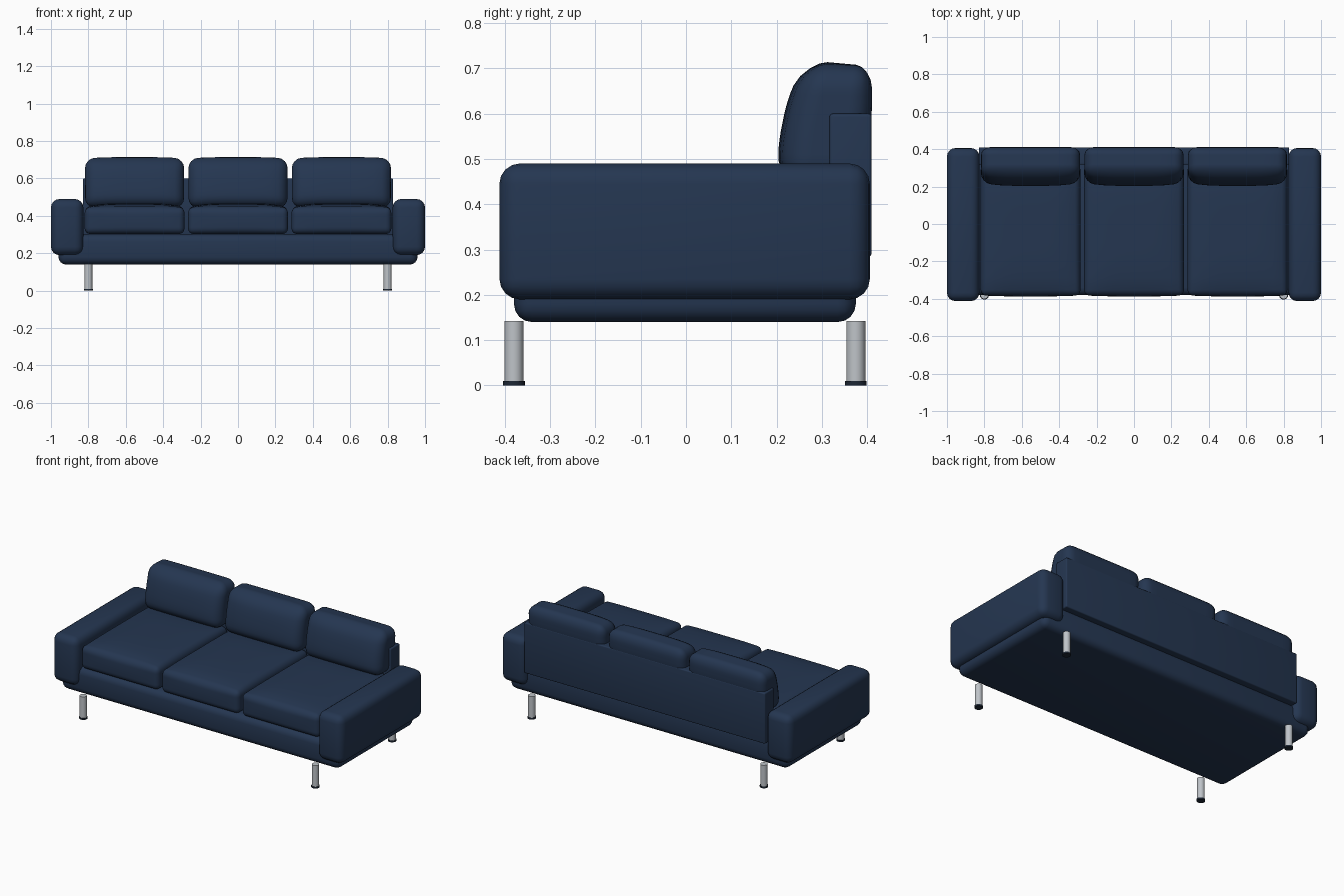
import bpy, bmesh
from mathutils import Vector

if "Cube" in bpy.data.objects:
    bpy.data.objects.remove(bpy.data.objects["Cube"], do_unlink=True)


def material(name, rgb):
    m = bpy.data.materials.new(name)
    m.use_nodes = True
    color = (*rgb, 1)
    m.diffuse_color = color
    m.node_tree.nodes["Principled BSDF"].inputs["Base Color"].default_value = color
    return m


navy = material("navy fabric", (0.018, 0.037, 0.082))
steel = material("brushed steel", (0.52, 0.55, 0.58))
dark = material("dark foot", (0.012, 0.02, 0.035))


def finish(bm, name, mat):
    me = bpy.data.meshes.new(name)
    bm.to_mesh(me)
    bm.free()
    me.materials.append(mat)
    ob = bpy.data.objects.new(name, me)
    bpy.context.collection.objects.link(ob)
    bpy.ops.object.select_all(action="DESELECT")
    ob.select_set(True)
    bpy.context.view_layer.objects.active = ob
    bpy.ops.object.shade_smooth_by_angle(angle=0.7)
    return ob


def soft_box(name, lo, hi, radius, shape=None):
    """Rounded box between two corners; shape(p, n) moves points, n in -1..1."""
    lo, hi = Vector(lo), Vector(hi)
    mid, half = (lo + hi) / 2, (hi - lo) / 2
    bm = bmesh.new()
    bmesh.ops.create_cube(bm, size=2)
    for v in bm.verts:
        v.co = mid + v.co * half
    bmesh.ops.bevel(bm, geom=bm.edges[:], offset=radius, segments=4,
                    profile=0.5, affect="EDGES")
    if shape:
        long_edges = [e for e in bm.edges if e.calc_length() > 0.04]
        bmesh.ops.subdivide_edges(bm, edges=long_edges, cuts=9, use_grid_fill=True)
        for v in bm.verts:
            n = Vector([(v.co[i] - mid[i]) / half[i] for i in range(3)])
            v.co = shape(v.co.copy(), n)
    return finish(bm, name, navy)


def cylinder(name, x, y, z0, z1, r, mat):
    bm = bmesh.new()
    bmesh.ops.create_cone(bm, cap_ends=True, segments=24, radius1=r, radius2=r,
                          depth=z1 - z0)
    bmesh.ops.translate(bm, verts=bm.verts, vec=(x, y, (z0 + z1) / 2))
    return finish(bm, name, mat)


def seat_shape(p, n):
    # Crowned top and slightly full front
    crown = (1 - n.x ** 4) * (1 - n.y ** 4)
    if n.z > 0:
        p.z += 0.022 * crown * n.z
    if n.y < 0:
        p.y += 0.006 * n.y * (1 - n.x ** 2) * (1 - n.z ** 2)
    return p


def back_shape(p, n):
    # Front bulges and leans back towards the top; top slopes to the rear
    front = (1 - n.y) / 2
    rise = (n.z + 1) / 2
    p.y += front * (0.055 * rise ** 2.2 - 0.022 * (1 - n.x ** 4) * (1 - n.z ** 4))
    p.y -= (1 - front) * 0.014 * max(0, 0.3 - n.z)
    if n.z > 0:
        p.z += 0.012 * n.z * front * (1 - n.x ** 4)
    return p


# Base and back panel
soft_box("base", (-0.96, -0.38, 0.14), (0.96, 0.375, 0.303), 0.04)
soft_box("back_panel", (-0.83, 0.317, 0.285), (0.83, 0.41, 0.60), 0.007)

# Arms
for side, s in (("right", -1), ("left", 1)):
    xs = sorted((s * 0.827, s * 1.0))
    soft_box(side + "_arm", (xs[0], -0.412, 0.19), (xs[1], 0.406, 0.49), 0.045)

# Cushions
for label, x in (("right", -0.553), ("middle", 0), ("left", 0.553)):
    soft_box(label + "_seat_cushion", (x - 0.267, -0.382, 0.303),
             (x + 0.267, 0.317, 0.445), 0.03, seat_shape)
    soft_box(label + "_back_cushion", (x - 0.265, 0.222, 0.445),
             (x + 0.265, 0.411, 0.705), 0.05, back_shape)

# Legs with foot caps
for side, x in (("right", -0.80), ("left", 0.80)):
    for end, y in (("front", -0.38), ("back", 0.375)):
        cylinder(f"{end}_{side}_leg", x, y, 0.008, 0.142, 0.021, steel)
        cylinder(f"{end}_{side}_foot", x, y, 0, 0.01, 0.024, dark)
